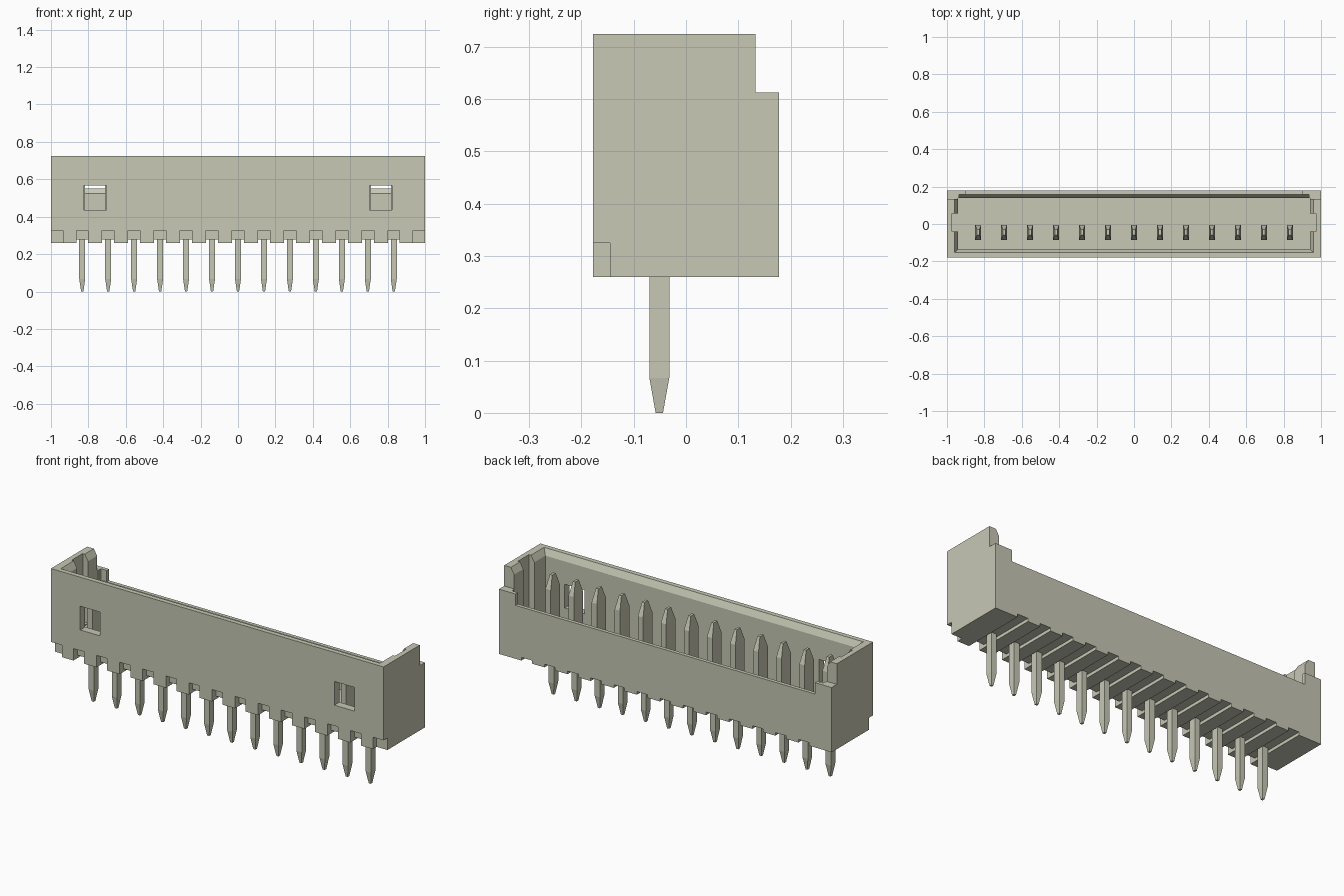
import bpy, bmesh

cube = bpy.data.objects.get("Cube")
if cube:
    bpy.data.objects.remove(cube, do_unlink=True)

# Single plastic colour
ivory = bpy.data.materials.new("warm_grey_ivory")
ivory.use_nodes = True
COLOUR = (0.57, 0.58, 0.46, 1)
ivory.diffuse_color = COLOUR
ivory.node_tree.nodes["Principled BSDF"].inputs["Base Color"].default_value = COLOUR


def loft(bm, sections):
    """Closed solid through rectangles (x0, x1, y0, y1, z), bottom to top."""
    rings = []
    for x0, x1, y0, y1, z in sections:
        corners = ((x0, y0), (x1, y0), (x1, y1), (x0, y1))
        rings.append([bm.verts.new((x, y, z)) for x, y in corners])
    bm.faces.new(rings[0][::-1])
    bm.faces.new(rings[-1])
    for low, high in zip(rings, rings[1:]):
        for i in range(4):
            j = (i + 1) % 4
            bm.faces.new((low[i], low[j], high[j], high[i]))


def box(bm, x0, x1, y0, y1, z0, z1):
    loft(bm, [(x0, x1, y0, y1, z0), (x0, x1, y0, y1, z1)])


def make_object(name, bm):
    bmesh.ops.recalc_face_normals(bm, faces=bm.faces)
    mesh = bpy.data.meshes.new(name)
    bm.to_mesh(mesh)
    bm.free()
    mesh.materials.append(ivory)
    obj = bpy.data.objects.new(name, mesh)
    bpy.context.scene.collection.objects.link(obj)
    return obj


def carve(target, bm):
    """Subtract the solids in bm from target."""
    cutter = make_object("cutter", bm)
    cutter.hide_render = True
    mod = target.modifiers.new("carve", "BOOLEAN")
    mod.operation = "DIFFERENCE"
    mod.solver = "EXACT"
    mod.object = cutter
    bpy.context.view_layer.objects.active = target
    bpy.ops.object.modifier_apply(modifier=mod.name)
    bpy.data.objects.remove(cutter, do_unlink=True)


PITCH = 0.1388
pin_x = [PITCH * (i - 6) for i in range(13)]
BOTTOM, TOP, FLOOR = 0.26, 0.724, 0.35
HALF_Y = 0.178

# Housing block
bm = bmesh.new()
box(bm, -1, 1, -HALF_Y, HALF_Y, BOTTOM, TOP)
housing = make_object("housing", bm)

# Open cavity with a bevelled rim
bm = bmesh.new()
loft(bm, [(-0.94, 0.94, -0.135, 0.14, FLOOR),
          (-0.94, 0.94, -0.135, 0.14, 0.69),
          (-0.96, 0.96, -0.152, 0.16, TOP),
          (-0.96, 0.96, -0.152, 0.16, 0.8)])
carve(housing, bm)

# Key slots in the end walls
bm = bmesh.new()
for s in (-1, 1):
    a, b = sorted((s * 0.9, s * 0.972))
    box(bm, a, b, -0.04, 0.055, FLOOR + 0.005, 0.8)
carve(housing, bm)

# Step along the back, then the lower middle of the back wall
bm = bmesh.new()
box(bm, -1.2, 1.2, 0.133, 0.3, 0.612, 0.8)
carve(housing, bm)
bm = bmesh.new()
box(bm, -0.9, 0.9, 0.1, 0.3, 0.55, 0.8)
carve(housing, bm)

# Bevel inside the top of the back wall
bm = bmesh.new()
loft(bm, [(-0.935, 0.935, 0.1, 0.14, 0.525),
          (-0.935, 0.935, 0.1, 0.158, 0.55),
          (-0.935, 0.935, 0.1, 0.158, 0.8)])
carve(housing, bm)

# Latch windows in the front wall
bm = bmesh.new()
for s in (-1, 1):
    a, b = sorted((s * 0.704, s * 0.824))
    box(bm, a, b, -0.3, -0.1, 0.437, 0.566)
carve(housing, bm)

# Notches along the lower front edge and at both front corners
bm = bmesh.new()
for x in pin_x:
    box(bm, x - 0.032, x + 0.032, -0.3, -0.145, 0.1, 0.325)
box(bm, -1.2, -0.935, -0.3, -0.145, 0.1, 0.325)
box(bm, 0.935, 1.2, -0.3, -0.145, 0.1, 0.325)
carve(housing, bm)

# Shallow grooves across the underside
bm = bmesh.new()
for x in pin_x:
    box(bm, x - 0.032, x + 0.032, -0.3, 0.3, 0.1, 0.277)
carve(housing, bm)

# Contact pins: slim pointed tails below, wider pointed blades above
for number, x in enumerate(pin_x, 1):
    bm = bmesh.new()
    loft(bm, [(x + a, x + b, y0, y1, z) for a, b, y0, y1, z in (
        (-0.006, 0.006, -0.058, -0.044, 0),
        (-0.016, 0.016, -0.07, -0.032, 0.067),
        (-0.016, 0.016, -0.07, -0.032, 0.3),
        (-0.016, 0.016, -0.085, -0.005, 0.31),
        (-0.016, 0.016, -0.085, -0.005, 0.585),
        (-0.007, 0.007, -0.06, -0.03, 0.655))])
    make_object(f"pin_{number}", bm)
